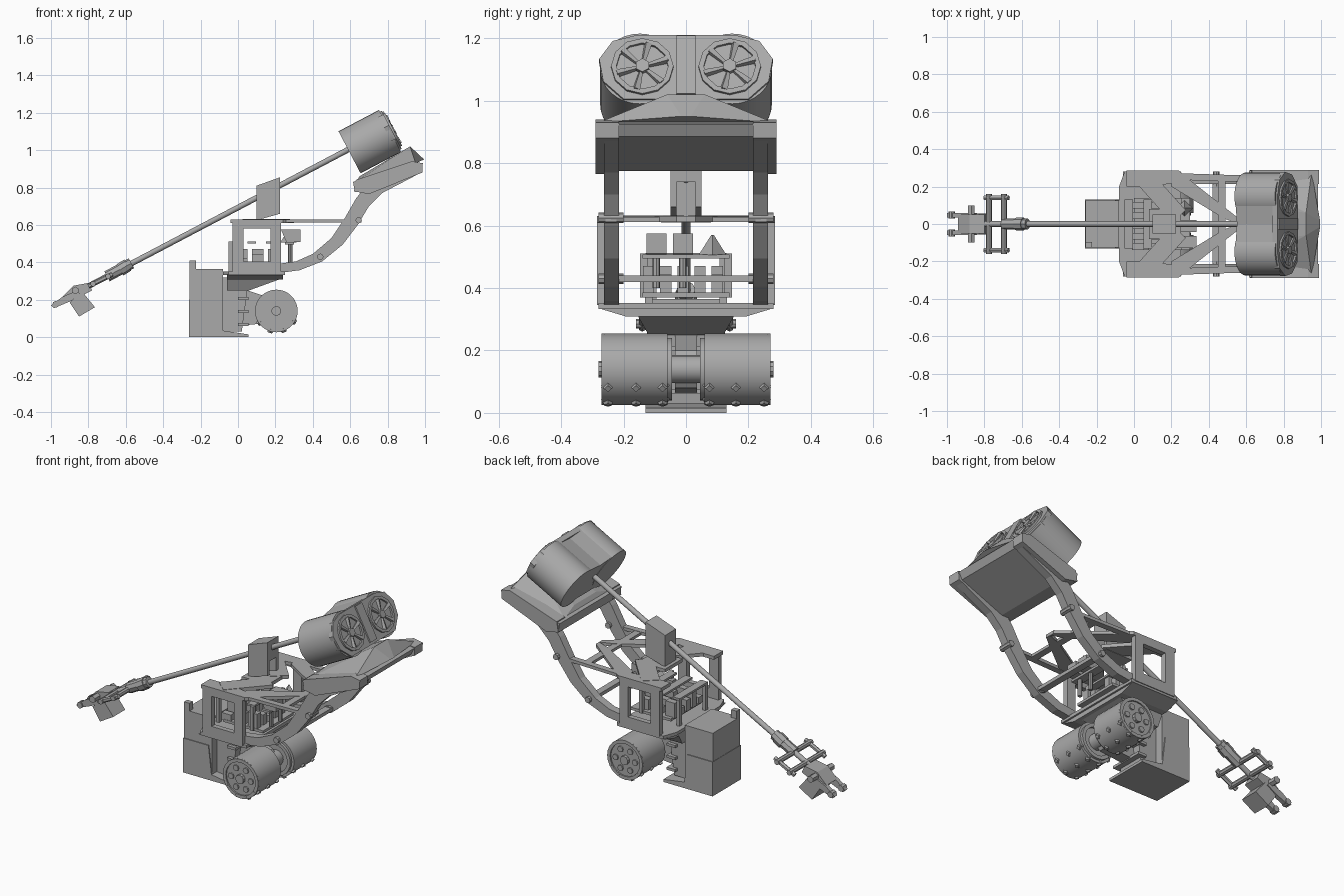
import bpy, bmesh, math
from mathutils import Vector, Matrix

if "Cube" in bpy.data.objects:
    bpy.data.objects.remove(bpy.data.objects["Cube"], do_unlink=True)

grey = bpy.data.materials.new("plain grey")
grey.use_nodes = True
grey.diffuse_color = (0.4, 0.4, 0.4, 1)
grey.node_tree.nodes["Principled BSDF"].inputs["Base Color"].default_value = (0.4, 0.4, 0.4, 1)


def finish(name, bm, smooth=False):
    bmesh.ops.recalc_face_normals(bm, faces=bm.faces)
    me = bpy.data.meshes.new(name)
    bm.to_mesh(me)
    bm.free()
    ob = bpy.data.objects.new(name, me)
    bpy.context.collection.objects.link(ob)
    me.materials.append(grey)
    if smooth:
        bpy.ops.object.select_all(action='DESELECT')
        ob.select_set(True)
        bpy.context.view_layer.objects.active = ob
        bpy.ops.object.shade_smooth_by_angle(angle=math.radians(35))
    return ob


def prism(name, pts, place, a, b):
    """Extrude a 2D outline between a and b; place maps (p, q, depth) to a point."""
    bm = bmesh.new()
    face = bm.faces.new([bm.verts.new(place(p, q, a)) for p, q in pts])
    top = bmesh.ops.extrude_face_region(bm, geom=[face])["geom"]
    shift = Vector(place(0, 0, b)) - Vector(place(0, 0, a))
    bmesh.ops.translate(bm, vec=shift, verts=[v for v in top if isinstance(v, bmesh.types.BMVert)])
    return finish(name, bm)


def side(p, q, d):
    return (p, d, q)


def flat(p, q, d):
    return (p, q, d)


def box(name, x0, x1, y0, y1, z0, z1):
    return prism(name, [(x0, y0), (x1, y0), (x1, y1), (x0, y1)], flat, z0, z1)


def hull(name, pts):
    """Convex solid through points mirrored in y."""
    bm = bmesh.new()
    for x, y, z in pts:
        bm.verts.new((x, y, z))
        bm.verts.new((x, -y, z))
    bmesh.ops.convex_hull(bm, input=bm.verts[:])
    return finish(name, bm)


def rod(name, a, b, r, n=12, r2=None):
    a, b = Vector(a), Vector(b)
    d = b - a
    m = Matrix.Translation((a + b) / 2) @ d.to_track_quat('Z', 'Y').to_matrix().to_4x4()
    bm = bmesh.new()
    bmesh.ops.create_cone(bm, cap_ends=True, segments=n, radius1=r,
                          radius2=r if r2 is None else r2, depth=d.length, matrix=m)
    return finish(name, bm, n > 8)


def strip(name, a, b, w, z0, z1):
    """Flat bar between two points in plan."""
    a, b = Vector(a), Vector(b)
    n = (b - a).orthogonal().normalized() * w / 2
    return prism(name, [a + n, b + n, b - n, a - n], flat, z0, z1)


def ring(name, centre, axis, r_out, r_in, depth, n=24):
    """Round tube wall around an axis."""
    m = Matrix.Translation(centre) @ Vector(axis).to_track_quat('Z', 'Y').to_matrix().to_4x4()
    bm = bmesh.new()
    loops = []
    for r, z in ((r_out, 0), (r_out, depth), (r_in, depth), (r_in, 0)):
        loops.append([bm.verts.new(m @ Vector((r * math.cos(t * math.tau / n),
                                               r * math.sin(t * math.tau / n), z))) for t in range(n)])
    for k in range(4):
        p, q = loops[k], loops[(k + 1) % 4]
        for i in range(n):
            j = (i + 1) % n
            bm.faces.new((p[i], p[j], q[j], q[i]))
    return finish(name, bm, True)


# Counterweight base
box("base_block", -0.26, -0.08, -0.125, 0.125, 0, 0.365)
prism("base_skirt", [(-0.262, 0), (0.055, 0), (0.055, 0.015), (-0.08, 0.035), (-0.1, 0.2), (-0.262, 0.2)],
      side, -0.13, 0.13)
box("base_post", -0.26, -0.225, -0.125, -0.095, 0.36, 0.41)
prism("turret_column", [(-0.08, 0.03), (0.02, 0.03), (0.05, 0.25), (0.05, 0.32), (-0.08, 0.32)],
      side, -0.08, 0.08)
prism("drum_arm", [(0, 0.06), (0.2, 0.08), (0.24, 0.14), (0.2, 0.2), (0.05, 0.25)], side, -0.035, 0.035)
for k in range(3):
    box("column_rib", 0.0, 0.055, -0.1, 0.1, 0.06 + k * 0.07, 0.075 + k * 0.07)

# Chassis deck, with a wedge tapering underneath
deck = [(-0.05, -0.28), (0.25, -0.28), (0.25, 0.28), (-0.05, 0.28), (-0.08, 0.2), (-0.08, -0.2)]
prism("deck", deck, flat, 0.333, 0.352)
prism("deck_underside", [(-0.28, 0.335), (-0.19, 0.308), (0.19, 0.308), (0.28, 0.335)],
      lambda p, q, d: (d, p, q), -0.06, 0.24)
hull("deck_wedge", [(0.23, 0.155, 0.312), (-0.06, 0.155, 0.312), (-0.06, 0.12, 0.25), (0.06, 0.12, 0.25)])

# Long lifting rod, running up to the twin drum
rod("long_rod", (-0.82, 0, 0.262), (0.66, 0, 1.04), 0.015)
rod("rod_sleeve", (-0.7, 0, 0.325), (-0.57, 0, 0.395), 0.03, 8)
rod("rod_collar", (-0.63, 0, 0.36), (-0.59, 0, 0.385), 0.035, 8)
prism("rod_bracket", [(0.1, 0.625), (0.115, 0.625), (0.115, 0.74), (0.225, 0.74), (0.225, 0.855), (0.1, 0.81)],
      side, -0.05, 0.05)
for s in (-1, 1):
    prism("bracket_cheek", [(0.1, 0.625), (0.225, 0.66), (0.225, 0.75), (0.1, 0.75)], side, s * 0.03, s * 0.05)

# Upper twin drum with a solid front plate
u = Vector((0.885, 0, 0.465)).normalized()
w = Vector((-u.z, 0, u.x))
cap = Vector((0.822, 0, 1.107))


def tilted(p, q, d):
    return cap + Vector((0, p, 0)) + w * q + u * d


half = [(0.11, -0.114), (0.2, -0.114), (0.265, -0.05), (0.278, 0.03), (0.235, 0.095), (0.16, 0.116)]
prism("twin_drum_plate", half + [(-p, q) for p, q in reversed(half)], tilted, -0.03, 0)
prism("twin_drum_core", [(-0.1, -0.113), (0.1, -0.113), (0.1, 0.116), (0, 0.103), (-0.1, 0.116)],
      tilted, -0.253, -0.02)
prism("plate_spine", [(-0.03, -0.1), (0.03, -0.1), (0.03, 0.11), (-0.03, 0.11)], tilted, 0, 0.008)
for s in (-1, 1):
    y = s * 0.148
    rod("twin_drum_body", tilted(y, 0, -0.255), tilted(y, 0, -0.01), 0.127, 32)
    y = s * 0.14
    ring("twin_drum_ring", tilted(y, 0, -0.005), u, 0.1, 0.083, 0.015, 12)
    rod("fan_hub", tilted(y, 0, 0), tilted(y, 0, 0.015), 0.024, 6)
    for k in range(6):
        t = k * math.tau / 6 + 0.3
        rod("fan_blade", tilted(y, 0, 0.004),
            tilted(y + 0.085 * math.cos(t), 0.085 * math.sin(t), 0.004), 0.005, 4, 0.014)

# Tray beneath the twin drum
prism("tray", [(0.615, 0.83), (0.625, 0.775), (0.7, 0.775), (0.965, 0.885), (0.985, 0.925), (0.93, 0.935)],
      side, -0.285, 0.285)
hull("tray_nose", [(0.63, 0.22, 0.83), (0.95, 0.28, 0.93), (0.995, 0.015, 0.95), (0.92, 0.06, 1.02),
                   (0.65, 0.1, 0.86)])

# Curved lifting arms, window frames and hinge pins on both sides
lower = [(0.2, 0.34), (0.33, 0.358), (0.45, 0.405), (0.56, 0.495), (0.64, 0.6), (0.7, 0.7), (0.77, 0.77), (0.97, 0.875)]
upper = [(0.93, 0.93), (0.7, 0.83), (0.63, 0.74), (0.57, 0.635), (0.5, 0.53), (0.4, 0.445), (0.31, 0.405), (0.2, 0.39)]
for s in (-1, 1):
    prism("curved_arm", lower + upper, side, s * 0.215, s * 0.262)
    prism("arm_shoulder", [(0.62, 0.78), (0.7, 0.765), (0.985, 0.88), (0.988, 0.93), (0.93, 0.94), (0.63, 0.84)],
          side, s * 0.215, s * 0.29)
    y0, y1 = sorted((s * 0.255, s * 0.285))
    for x0, x1 in ((-0.03, 0.03), (0.175, 0.23)):
        box("window_post", x0, x1, y0, y1, 0.345, 0.625)
    for z0, z1 in ((0.345, 0.405), (0.58, 0.625)):
        box("window_rail", 0.03, 0.175, y0, y1, z0, z1)
    for x, z in ((0.44, 0.43), (0.645, 0.625)):
        rod("hinge_pin", (x, s * 0.2, z), (x, s * 0.28, z), 0.017, 8)
    # Top frame members
    prism("roof_side", [(-0.04, s * 0.285), (0.24, s * 0.285), (0.3, s * 0.235), (0.1, s * 0.2), (-0.04, s * 0.2)],
          flat, 0.61, 0.63)
    strip("roof_diagonal", (0.06, s * 0.24), (0.24, s * 0.04), 0.1, 0.612, 0.632)
    prism("roof_long_brace", [(0.2, s * 0.27), (0.28, s * 0.25), (0.56, s * 0.03), (0.56, 0), (0.48, s * 0.03),
                              (0.2, s * 0.2)], flat, 0.612, 0.63)
    strip("roof_edge", (0.2, s * 0.255), (0.66, s * 0.24), 0.035, 0.612, 0.63)
box("roof_centre", 0.08, 0.25, -0.08, 0.08, 0.61, 0.63)
box("roof_crossbar", 0.45, 0.49, -0.25, 0.25, 0.612, 0.628)
box("arm_crossbar", 0.42, 0.46, -0.25, 0.25, 0.42, 0.44)

# Equipment stacked on the deck
box("equipment_tray", 0.0, 0.26, -0.14, 0.14, 0.37, 0.385)
for x in (-0.05, 0.05, 0.15):
    box("equipment_shelf", x, x + 0.045, -0.13, 0.13, 0.5, 0.512)
for i in range(5):
    for j in range(3):
        x, y = 0.02 + j * 0.085, -0.12 + i * 0.055
        box("equipment_box", x - 0.03, x + 0.03, y - 0.018, y + 0.018, 0.38, 0.42 + 0.025 * ((i * 2 + j) % 3))
for s in (-1, 1):
    box("shelf_post", 0.18, 0.2, s * 0.135 - 0.012, s * 0.135 + 0.012, 0.37, 0.51)
    box("shelf_front_post", -0.05, -0.03, s * 0.12 - 0.012, s * 0.12 + 0.012, 0.35, 0.5)
for y in (-0.095, -0.01):
    prism("sensor_head", [(0.23, 0.575), (0.335, 0.575), (0.335, 0.51), (0.26, 0.505)], side, y - 0.032, y + 0.032)
    rod("sensor_neck", (0.28, y, 0.4), (0.28, y, 0.52), 0.012, 8)
rod("sensor_cone", (0.27, 0.085, 0.505), (0.27, 0.085, 0.57), 0.045, 4, 0.004)
box("sensor_bar", 0.25, 0.3, -0.14, 0.14, 0.495, 0.508)

# Lower digging drums with end caps and scoops
cx, cz = 0.205, 0.14
for s in (-1, 1):
    rod("digging_drum", (cx, s * 0.06, cz), (cx, s * 0.262, cz), 0.114, 32)
    rod("drum_axle", (cx, 0, cz), (cx, s * 0.07, cz), 0.045, 16)
    ring("drum_rim", (cx, s * 0.255, cz), (0, s, 0), 0.114, 0.095, 0.015)
    ring("inner_rim", (cx, s * 0.045, cz), (0, s, 0), 0.1, 0.08, 0.02)
    rod("drum_hub", (cx, s * 0.26, cz), (cx, s * 0.28, cz), 0.026, 10)
    for k in range(6):
        t = k * math.tau / 6
        x, z = cx + 0.063 * math.cos(t), cz + 0.063 * math.sin(t)
        rod("cap_boss", (x, s * 0.26, z), (x, s * 0.27, z), 0.017, 8)
    for k in range(4):
        t = math.radians(215 + 38 * k)
        for y in (0.075, 0.16, 0.25):
            d = Vector((math.cos(t), 0, math.sin(t)))
            c = Vector((cx, s * y, cz))
            rod("drum_scoop", c + d * 0.1, c + d * 0.122, 0.022, 4, 0.012)

# Gripper at the end of the rod
for x, z in ((-0.775, 0.285), (-0.695, 0.325)):
    rod("grip_crossbar", (x, -0.16, z), (x, 0.16, z), 0.015, 8)
for s in (-1, 1):
    rod("grip_side_bar", (-0.8, s * 0.14, 0.272), (-0.67, s * 0.14, 0.337), 0.013, 6)
    prism("grip_jaw", [(-1.0, 0.17), (-0.94, 0.215), (-0.86, 0.25), (-0.84, 0.225), (-0.9, 0.19), (-0.985, 0.155)],
          side, s * 0.035, s * 0.06)
    rod("jaw_pin", (-0.975, s * 0.03, 0.175), (-0.975, s * 0.066, 0.175), 0.018, 8)
    rod("grip_knob", (-0.87, s * 0.05, 0.25), (-0.87, s * 0.1, 0.25), 0.02, 6)
prism("grip_body", [(-0.94, 0.215), (-0.88, 0.275), (-0.8, 0.29), (-0.78, 0.25), (-0.9, 0.19)], side, -0.05, 0.05)
prism("hanging_block", [(-0.9, 0.185), (-0.83, 0.24), (-0.765, 0.16), (-0.85, 0.11)], side, -0.055, 0.055)
